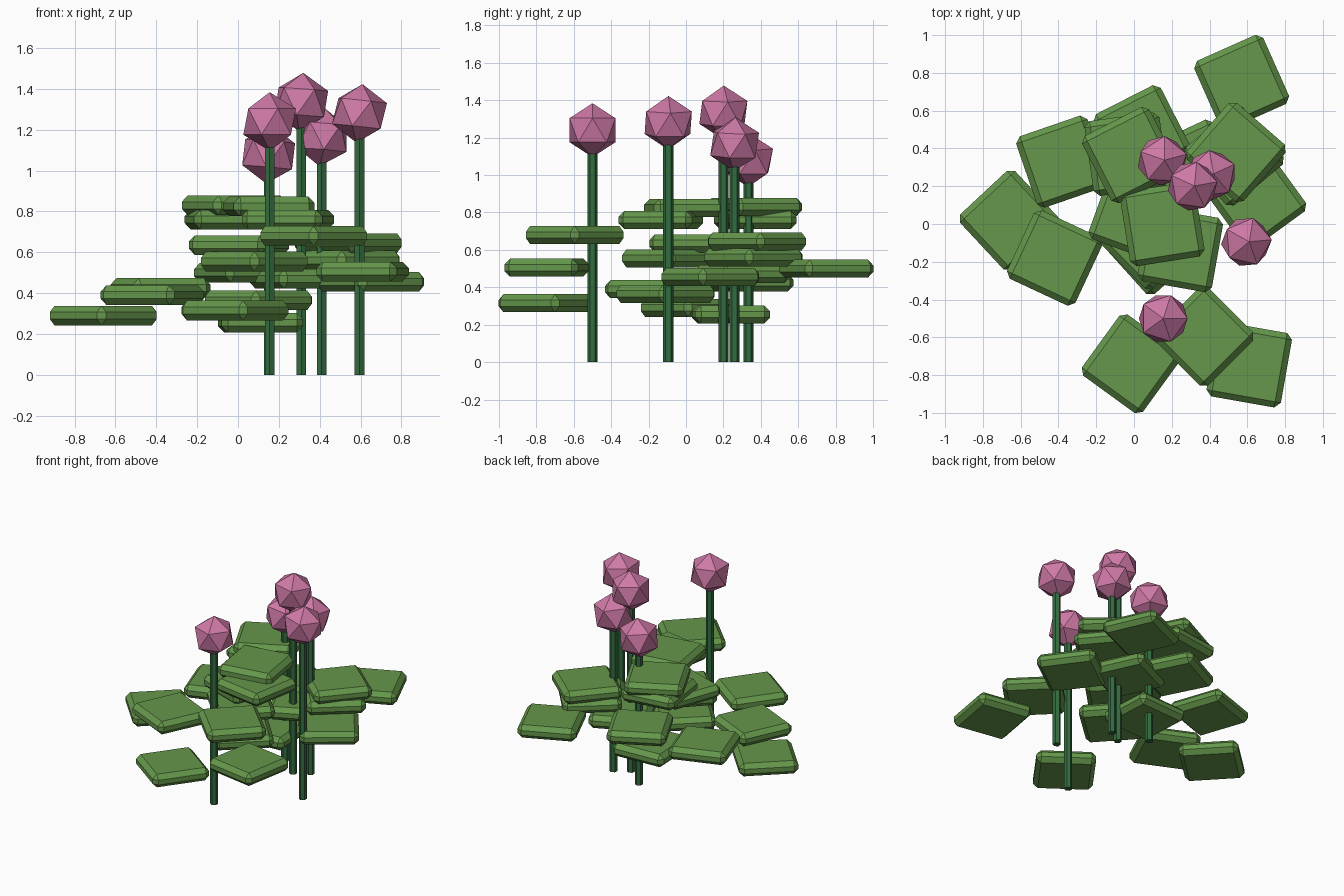
import bpy, bmesh, math
from mathutils import Matrix

cube = bpy.data.objects.get("Cube")
if cube:
    bpy.data.objects.remove(cube, do_unlink=True)


def material(name, rgb):
    mat = bpy.data.materials.new(name)
    mat.use_nodes = True
    mat.diffuse_color = (*rgb, 1)
    mat.node_tree.nodes["Principled BSDF"].inputs["Base Color"].default_value = (*rgb, 1)
    return mat


leaf_green = material("leaf_green", (0.13, 0.31, 0.07))
stem_green = material("stem_green", (0.035, 0.15, 0.05))
flower_pink = material("flower_pink", (0.62, 0.19, 0.38))


def add_object(name, bm, mat, location, rotation=(0, 0, 0)):
    mesh = bpy.data.meshes.new(name)
    bm.to_mesh(mesh)
    bm.free()
    mesh.materials.append(mat)
    obj = bpy.data.objects.new(name, mesh)
    obj.location = location
    obj.rotation_euler = [math.radians(a) for a in rotation]
    bpy.context.collection.objects.link(obj)
    return obj


def leaf_pad(x, y, z, turn):
    """Flat square pad with chamfered edges."""
    bm = bmesh.new()
    bmesh.ops.create_cube(bm, size=1, matrix=Matrix.Diagonal((0.4, 0.4, 0.096, 1)))
    bmesh.ops.bevel(bm, geom=bm.edges[:], offset=0.031, segments=1, affect='EDGES')
    add_object("leaf_pad", bm, leaf_green, (x, y, z), (0, 0, turn))


def flower(x, y, z, tilt, turn):
    """Six-sided stem with a faceted bloom on top."""
    bm = bmesh.new()
    bmesh.ops.create_cone(bm, cap_ends=True, segments=6, radius1=0.027,
                          radius2=0.027, depth=z)
    add_object("stem", bm, stem_green, (x, y, z / 2))
    bm = bmesh.new()
    bmesh.ops.create_icosphere(bm, subdivisions=1, radius=0.144)
    add_object("bloom", bm, flower_pink, (x, y, z), (0, tilt, turn))


# Leaf pads, outer ones first, then the middle cluster from low to high
for pad in [
    (0.57, 0.75, 0.50, 24), (-0.66, 0.02, 0.29, 43), (-0.42, -0.18, 0.39, -25),
    (-0.38, 0.33, 0.425, 19), (-0.015, -0.74, 0.315, -36), (0.61, -0.745, 0.505, -10),
    (0.37, -0.595, 0.68, 45), (0.65, 0.13, 0.455, 36),
    (0.11, 0.24, 0.255, 3), (0.10, -0.11, 0.365, 42), (0.31, 0.30, 0.47, 25),
    (0.04, 0.48, 0.50, 27), (0.08, -0.08, 0.555, 45), (0.53, 0.36, 0.56, 40),
    (0.005, 0.05, 0.635, -20), (0.54, 0.38, 0.645, 49),
    (-0.04, 0.37, 0.76, 8), (0.245, -0.135, 0.76, -10),
    (-0.02, 0.365, 0.83, 27), (0.15, 0.0, 0.825, 9),
]:
    leaf_pad(*pad)

# Flowers
for item in [
    (0.155, -0.5, 1.24, 0, 0), (0.31, 0.2, 1.335, 4, 10), (0.41, 0.26, 1.165, 5, 25),
    (0.595, -0.095, 1.28, 6, 5), (0.15, 0.335, 1.08, 5, 15),
]:
    flower(*item)
